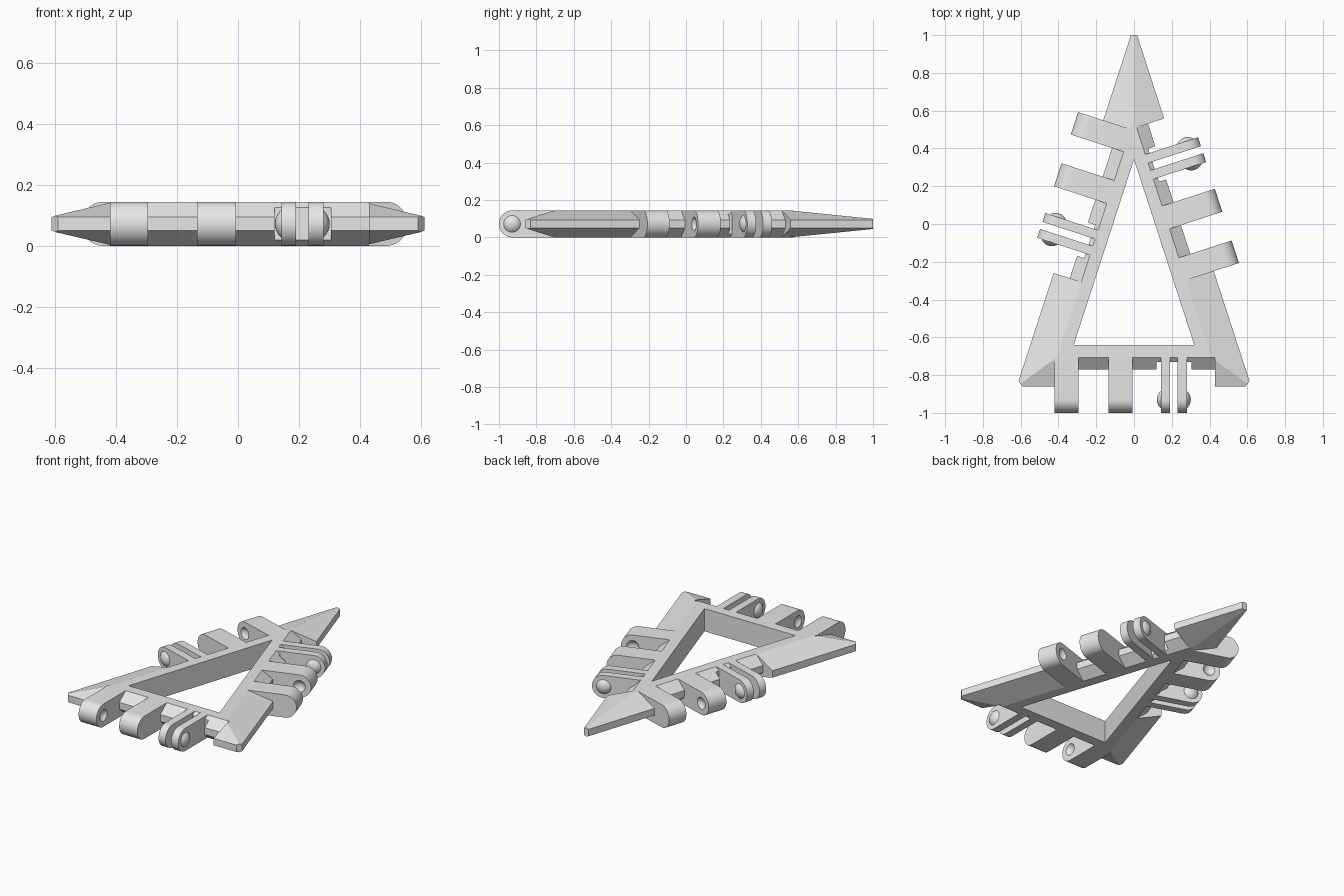
import bpy, bmesh, math
from mathutils import Vector, Matrix

cube = bpy.data.objects.get("Cube")
if cube:
    bpy.data.objects.remove(cube, do_unlink=True)

H = 0.144                    # thickness
MID = H / 2
CENTRE = Vector((0, -0.409, 0))
INNER, FLAT, OUTER, STEP, AXIS = 0.232, 0.297, 0.451, 0.361, 0.521
EDGE_LOW, EDGE_HIGH = 0.05, 0.094

grey = bpy.data.materials.new("plain grey")
grey.use_nodes = True
grey.diffuse_color = (0.8, 0.8, 0.8, 1)
grey.node_tree.nodes["Principled BSDF"].inputs["Base Color"].default_value = (0.8, 0.8, 0.8, 1)


def make_object(name, bm):
    bmesh.ops.recalc_face_normals(bm, faces=bm.faces)
    mesh = bpy.data.meshes.new(name)
    bm.to_mesh(mesh)
    bm.free()
    mesh.materials.append(grey)
    obj = bpy.data.objects.new(name, mesh)
    bpy.context.collection.objects.link(obj)
    return obj


def cut(obj, cutter):
    """Subtract the cutter, bake the result and drop the cutter."""
    mod = obj.modifiers.new("cut", "BOOLEAN")
    mod.operation, mod.solver, mod.object = "DIFFERENCE", "EXACT", cutter
    cutter.hide_render = True
    graph = bpy.context.evaluated_depsgraph_get()
    mesh = bpy.data.meshes.new_from_object(obj.evaluated_get(graph))
    obj.modifiers.clear()
    obj.data = mesh
    bpy.data.objects.remove(cutter, do_unlink=True)


def smooth(obj):
    bpy.ops.object.select_all(action="DESELECT")
    obj.select_set(True)
    bpy.context.view_layer.objects.active = obj
    bpy.ops.object.shade_smooth_by_angle(angle=math.radians(30))


class Side:
    """One edge of the triangle: s runs along it, d points outwards."""
    def __init__(self, name, angle, shift):
        a = math.radians(angle)
        self.name, self.shift = name, shift
        self.out = Vector((math.cos(a), math.sin(a), 0))
        self.along = Vector((-math.sin(a), math.cos(a), 0))

    def point(self, s, d, z):
        return CENTRE + self.along * (s + self.shift) + self.out * d + Vector((0, 0, z))

    def prism(self, name, profile, s0, s1):
        bm = bmesh.new()
        rings = [[bm.verts.new(self.point(s, d, z)) for d, z in profile] for s in (s0, s1)]
        for ring in rings:
            bm.faces.new(ring)
        n = len(profile)
        for i in range(n):
            j = (i + 1) % n
            bm.faces.new((rings[0][i], rings[0][j], rings[1][j], rings[1][i]))
        return make_object(self.name + "_" + name, bm)

    def sphere(self, name, s, radius, keep=None):
        bm = bmesh.new()
        bmesh.ops.create_uvsphere(bm, u_segments=32, v_segments=16, radius=radius,
                                  matrix=Matrix.Translation(self.point(s, AXIS, MID)))
        if keep:                     # keep only the cap beyond a plane
            plane_s, direction = keep
            bmesh.ops.bisect_plane(bm, geom=bm.verts[:] + bm.edges[:] + bm.faces[:],
                                   plane_co=self.point(plane_s, 0, 0),
                                   plane_no=self.along * direction, clear_inner=True)
            bmesh.ops.holes_fill(bm, edges=[e for e in bm.edges if e.is_boundary])
        return make_object(self.name + "_" + name, bm)


sides = [Side("front", -90, 0), Side("left", 18, 0.441), Side("right", 162, -0.441)]


def triangle(bm, d, z):
    """Three corners whose edges lie at distance d from the centre."""
    half = (54, 72, 54)
    corners = []
    for angle, h in zip((-36, 90, 216), (36, 18, 36)):
        reach = d / math.sin(math.radians(h))
        a = math.radians(angle)
        corners.append(bm.verts.new(CENTRE + Vector((reach * math.cos(a), reach * math.sin(a), z))))
    return corners


# Triangular frame with a tapered rim
bm = bmesh.new()
loops = [triangle(bm, d, z) for d, z in (
    (INNER, 0), (FLAT, 0), (OUTER, EDGE_LOW), (OUTER, EDGE_HIGH), (FLAT, H), (INNER, H))]
for i, loop in enumerate(loops):
    following = loops[(i + 1) % len(loops)]
    for k in range(3):
        m = (k + 1) % 3
        bm.faces.new((loop[k], loop[m], following[m], following[k]))
# Blunt tips
for angle, reach in ((-36, 0.743), (90, 1.409), (216, 0.743)):
    a = math.radians(angle)
    direction = Vector((math.cos(a), math.sin(a), 0))
    bmesh.ops.bisect_plane(bm, geom=bm.verts[:] + bm.edges[:] + bm.faces[:],
                           plane_co=CENTRE + direction * reach, plane_no=direction,
                           clear_outer=True)
    bmesh.ops.holes_fill(bm, edges=[e for e in bm.edges if e.is_boundary])
frame = make_object("triangle_frame", bm)

# Notch in the rim of every side for the hinge parts
for side in sides:
    box = [(FLAT, -0.1), (0.8, -0.1), (0.8, H + 0.1), (FLAT, H + 0.1)]
    cut(frame, side.prism("notch_cutter", box, -0.42, 0.43))


def ledge(depth):
    """Bevelled strip section reaching out to the given depth."""
    t = (depth - FLAT) / (STEP - FLAT)
    return [(FLAT, 0), (depth, EDGE_LOW * t), (depth, H - (H - EDGE_HIGH) * t), (FLAT, H)]


# Lug section: straight arm with a round end
arm = [(FLAT, 0)] + [
    (AXIS + 0.07 * math.cos(a), MID + MID * math.sin(a))
    for a in (math.pi * (i / 20 - 0.5) for i in range(21))] + [(FLAT, H)]

for side in sides:
    # Bevelled ledges, shallower behind the fork
    side.prism("ledge_long", ledge(STEP), -0.42, 0.12)
    side.prism("ledge_recess", ledge(0.321), 0.12, 0.305)
    side.prism("ledge_short", ledge(STEP), 0.305, 0.43)

    # Two lugs with round sockets facing each other
    for name, s0, s1, socket in (("outer_lug", -0.42, -0.295, -0.295 + 0.024),
                                 ("inner_lug", -0.135, -0.007, -0.135 - 0.024)):
        lug = side.prism(name, arm, s0, s1)
        cut(lug, side.sphere("socket_cutter", socket, 0.044))
        smooth(lug)

    # Split fork with a ball cap on each outer face
    for name, s0, s1, ball, direction in (("fork_prong_a", 0.142, 0.191, 0.18, -1),
                                          ("fork_prong_b", 0.231, 0.28, 0.242, 1)):
        smooth(side.prism(name, arm, s0, s1))
        smooth(side.sphere(name + "_ball", ball, 0.059, ((s0 + s1) / 2, direction)))
